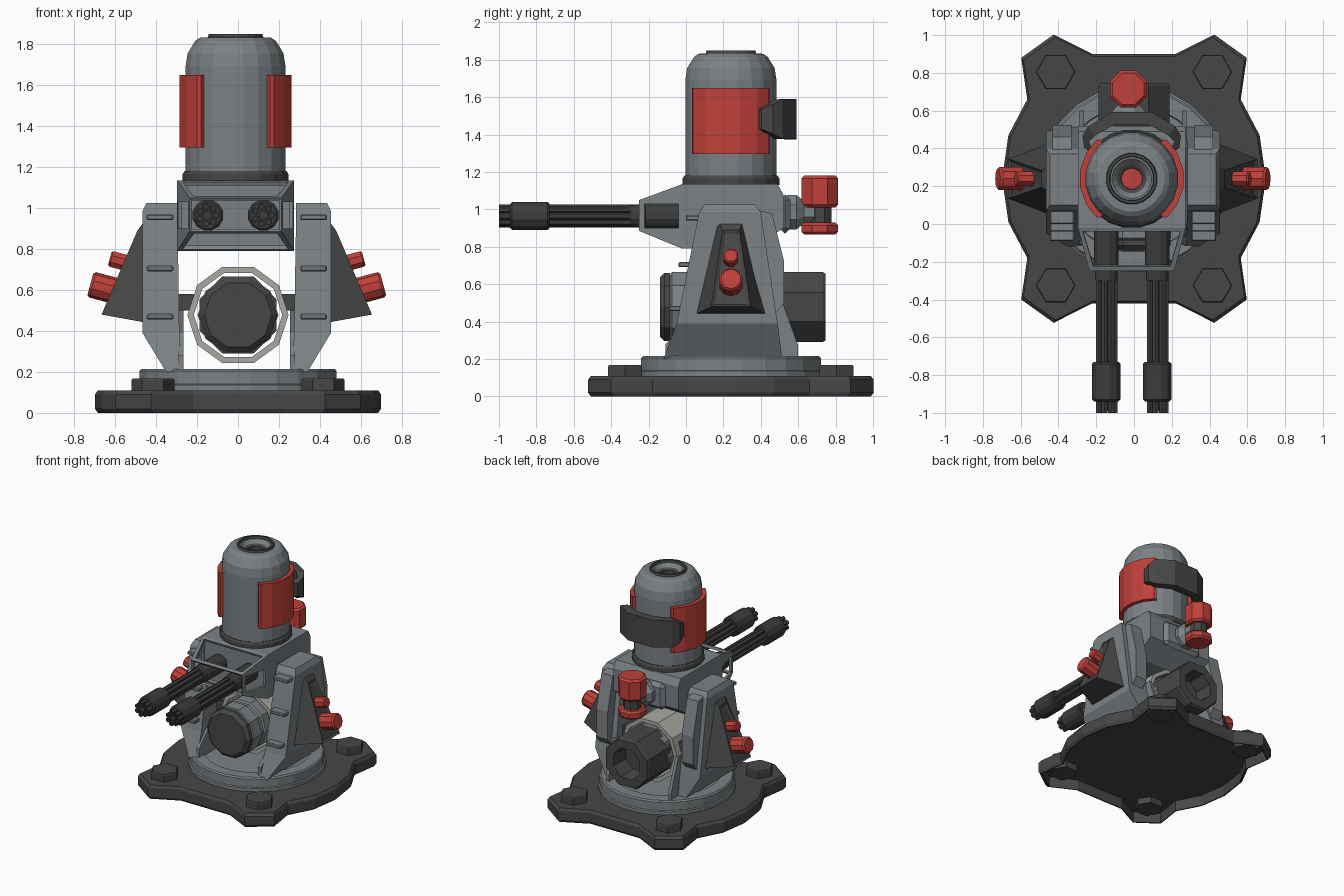
import bpy, bmesh, math
from mathutils import Vector

if "Cube" in bpy.data.objects:
    bpy.data.objects.remove(bpy.data.objects["Cube"])

def material(name, c):
    m = bpy.data.materials.new(name)
    m.diffuse_color = (*c, 1)
    m.use_nodes = True
    m.node_tree.nodes["Principled BSDF"].inputs["Base Color"].default_value = m.diffuse_color
    return m

GREY = material("steel grey", (0.20, 0.222, 0.233))
DARK = material("dark grey", (0.062, 0.062, 0.062))
BLACK = material("gunmetal", (0.046, 0.046, 0.047))
RED = material("red", (0.53, 0.052, 0.043))
PALE = material("pale grey", (0.39, 0.40, 0.36))

CX, CY = -0.012, 0.24   # turret axis

def finish(name, bm, mat):
    bmesh.ops.recalc_face_normals(bm, faces=bm.faces)
    me = bpy.data.meshes.new(name)
    bm.to_mesh(me)
    bm.free()
    me.materials.append(mat)
    ob = bpy.data.objects.new(name, me)
    bpy.context.collection.objects.link(ob)
    return ob

def loft_bm(loops, closed=False):
    bm = bmesh.new()
    rings = [[bm.verts.new(p) for p in l] for l in loops]
    n = len(rings[0])
    pairs = list(zip(rings, rings[1:])) + ([(rings[-1], rings[0])] if closed else [])
    for a, b in pairs:
        for i in range(n):
            bm.faces.new((a[i], a[(i + 1) % n], b[(i + 1) % n], b[i]))
    if not closed:
        bm.faces.new(rings[0])
        bm.faces.new(rings[-1])
    return bm

def loft(name, loops, mat, closed=False):
    return finish(name, loft_bm(loops, closed), mat)

def lathe(name, profile, origin, axis, n, mat, closed=False, phase=0.5):
    """Profile of (radius, distance along axis)."""
    q = Vector(axis).to_track_quat('Z', 'Y')
    o = Vector(origin)
    loops = []
    for r, h in profile:
        ang = [2 * math.pi * (i + phase) / n for i in range(n)]
        loops.append([o + q @ Vector((r * math.cos(a), r * math.sin(a), h)) for a in ang])
    return loft(name, loops, mat, closed)

def rect(x0, x1, y0, y1, z):
    return [(x0, y0, z), (x1, y0, z), (x1, y1, z), (x0, y1, z)]

def box(name, x0, x1, y0, y1, z0, z1, mat, bevel=0):
    ob = loft(name, [rect(x0, x1, y0, y1, z0), rect(x0, x1, y0, y1, z1)], mat)
    if bevel:
        m = ob.modifiers.new("bevel", 'BEVEL')
        m.width, m.segments = bevel, 1
    return ob

def side_prism(name, pts, x0, x1, mat):
    return loft(name, [[(x, y, z) for y, z in pts] for x in (x0, x1)], mat)

def arc_band(name, mid, rows, mat):
    """Curved plate round the turret; rows of (angle, r_in, r_out, z0, z1)."""
    loops = []
    for a, ri, ro, z0, z1 in rows:
        c, s = math.cos(math.radians(mid + a)), math.sin(math.radians(mid + a))
        loops.append([(CX + r * c, CY + r * s, z) for r, z in ((ri, z0), (ro, z0), (ro, z1), (ri, z1))])
    return loft(name, loops, mat)

# Base plate with four lobes, hollow underneath
quarter = [(0.698, 0.0), (0.665, 0.23), (0.565, 0.42), (0.597, 0.64), (0.425, 0.763), (0.22, 0.66)]
outline = quarter + [(-x, y) for x, y in quarter[::-1]]
outline += [(x, -y) for x, y in outline[::-1] if y > 0]
loft("base_plate", [[(x * s, CY + y * s, z) for x, y in outline]
     for s, z in ((0.965, 0.085), (0.965, 0), (0.98, 0), (1, 0.02), (1, 0.09), (0.98, 0.11))], DARK)
for sx in (-1, 1):
    for sy in (-1, 1):
        lathe("base_bolt", [(0.105, 0.035), (0.105, 0.16), (0.1, 0.167)],
              (sx * 0.415, CY + sy * 0.565, 0), (0, 0, 1), 6, DARK, phase=0)

# Turntable
lathe("turntable", [(0.495, 0.1), (0.495, 0.135), (0.485, 0.14), (0.485, 0.205), (0.475, 0.215),
                    (0.39, 0.215), (0.385, 0.205)], (0, CY, 0), (0, 0, 1), 24, GREY)

for s in (-1, 1):
    side = "right" if s > 0 else "left"
    o = -0.006
    X = lambda x: o + s * x
    # Yoke arm, tapering towards its foot
    loft(side + "_arm", [rect(X(0.27), X(0.345), -0.12, 0.515, 0.2),
                         rect(X(0.28), X(0.46), -0.05, 0.49, 0.39),
                         rect(X(0.29), X(0.46), 0.07, 0.40, 0.985),
                         rect(X(0.29), X(0.44), 0.10, 0.37, 1.025)], GREY)
    side_prism(side + "_arm_foot", [(-0.11, 0.2), (0.6, 0.2), (0.6, 0.27), (0.51, 0.52), (0, 0.39), (-0.11, 0.28)],
               X(0.26), X(0.285), GREY)
    side_prism(side + "_arm_rear_rib", [(0.36, 1.0), (0.46, 0.98), (0.525, 0.72), (0.525, 0.5), (0.46, 0.42)],
               X(0.325), X(0.425), GREY)
    # Fins on the arm front
    for y, z in ((0.0, 0.955), (-0.04, 0.705), (-0.09, 0.47)):
        box(side + "_arm_fin", X(0.31), X(0.44), y, y + 0.12, z - 0.014, z + 0.014, GREY, 0.006)
    # Dark wedge on the outside with a recessed panel
    inner = [(0.44, 0.05, 0.44), (0.44, 0.43, 0.44), (0.44, 0.31, 0.95), (0.44, 0.17, 0.95)]
    outer = [(0.66, 0.135, 0.48), (0.66, 0.345, 0.48), (0.485, 0.285, 0.89), (0.485, 0.195, 0.89)]
    bm = loft_bm([[(X(x), y, z) for x, y, z in l] for l in (inner, outer)])
    bm.faces.ensure_lookup_table()
    bmesh.ops.recalc_face_normals(bm, faces=bm.faces)
    bmesh.ops.inset_individual(bm, faces=[bm.faces[-1]], thickness=0.025, depth=-0.012)
    finish(side + "_wedge", bm, DARK)
    # Red caps
    ax = (s * 0.966, 0, 0.259)
    lathe(side + "_large_cap", [(0.064, -0.12), (0.064, 0.05), (0.054, 0.062)], (X(0.655), 0.24, 0.612), ax, 10, RED)
    lathe(side + "_small_cap", [(0.042, -0.08), (0.042, 0.025), (0.034, 0.033)], (X(0.588), 0.24, 0.745), ax, 8, RED)
    # Bracket holding the sleeve
    box(side + "_sleeve_bracket", s * 0.215, s * 0.3, 0.14, 0.4, 0.5, 0.58, DARK)

# Horizontal drum between the arms
D, Y = (0, 0, 0.478), (0, 1, 0)
lathe("drum_front_cap", [(0.165, -0.14), (0.192, -0.115), (0.192, -0.085)], D, Y, 10, DARK, phase=0)
lathe("drum_body", [(0.18, -0.085), (0.197, -0.075), (0.197, 0.02), (0.185, 0.03), (0.185, 0.06),
                    (0.197, 0.07), (0.197, 0.5)], D, Y, 10, GREY, phase=0)
lathe("drum_rear_muzzle", [(0.203, 0.46), (0.203, 0.73), (0.193, 0.745), (0.125, 0.745), (0.115, 0.6)], D, Y, 8, DARK)
lathe("drum_sleeve", [(0.247, 0.12), (0.247, 0.46), (0.216, 0.46), (0.216, 0.12)], D, Y, 10, PALE, closed=True, phase=0)

# Gun housing
side_prism("gun_housing", [(-0.02, 0.79), (0.36, 0.79), (0.52, 0.9), (0.52, 1.08), (0.49, 1.135), (-0.02, 1.135)],
           CX - 0.285, CX + 0.285, GREY)

# Open tapering frame round the barrels, with straight slots in its sides
def frame_loop(w, y, z0, z1):
    return [(CX - w, y, z0), (CX + w, y, z0), (CX + w, y, z1), (CX - w, y, z1)]
bm = loft_bm([frame_loop(0.285, -0.02, 0.79, 1.135), frame_loop(0.225, -0.25, 0.885, 1.05)])
bmesh.ops.recalc_face_normals(bm, faces=bm.faces)
bm.faces.ensure_lookup_table()
walls, caps = bm.faces[:4], bm.faces[4:]
bmesh.ops.delete(bm, geom=caps, context='FACES_ONLY')
bmesh.ops.inset_individual(bm, faces=walls, thickness=0.035)
for f in walls:
    if abs(f.normal.x) > 0.7:
        for v in f.verts:
            v.co.z = 1.03 if v.co.z > 0.965 else 0.9
bmesh.ops.delete(bm, geom=walls, context='FACES')
ob = finish("gun_frame", bm, GREY)
m = ob.modifiers.new("thickness", 'SOLIDIFY')
m.thickness, m.offset = 0.02, -1

# Twin rotary barrels
for s in (-1, 1):
    c = Vector((CX + s * 0.135, 0, 0.965))
    lathe("barrel_base", [(0.068, -0.03), (0.068, 0.24), (0.062, 0.25), (0.062, 0.3)], c, (0, -1, 0), 12, BLACK)
    lathe("barrel_sleeve", [(0.068, 0.73), (0.077, 0.74), (0.077, 0.93), (0.066, 0.94)], c, (0, -1, 0), 12, BLACK)
    lathe("barrel_core", [(0.024, 0.25), (0.024, 0.99)], c, (0, -1, 0), 6, BLACK)
    for i in range(7):
        a = 2 * math.pi * i / 7
        lathe("barrel_tube", [(0.0195, 0.25), (0.0195, 1.0), (0.011, 1.0), (0.011, 0.97)],
              c + Vector((0.042 * math.cos(a), 0, 0.042 * math.sin(a))), (0, -1, 0), 6, BLACK)

# Domed turret
T, UP = (CX, CY, 0), (0, 0, 1)
lathe("turret_collar", [(0.262, 1.13), (0.262, 1.165), (0.252, 1.18)], T, UP, 20, DARK)
lathe("turret_body", [(0.247, 1.17), (0.247, 1.69), (0.237, 1.755), (0.2, 1.815), (0.175, 1.832),
                      (0.105, 1.835), (0.075, 1.80), (0.055, 1.75)], T, UP, 20, GREY)
lathe("turret_top_ring", [(0.14, 1.82), (0.132, 1.85), (0.118, 1.85), (0.112, 1.82)], T, UP, 20, DARK, closed=True)
lathe("turret_inner_ring", [(0.078, 1.785), (0.078, 1.81), (0.058, 1.80), (0.058, 1.76)], T, UP, 20, DARK, closed=True)
lathe("turret_top_light", [(0.056, 1.74), (0.056, 1.76)], T, UP, 12, RED)

# Curved red side plates
for mid in (0, 180):
    arc_band("side_plate", mid, [(a, 0.235, 0.277 - (0.01 if abs(a) == 51 else 0), 1.295, 1.65)
             for a in (-51, -47, -30, -10, 10, 30, 47, 51)], RED)

# Dark curved visor at the back
arc_band("rear_visor", 90, [(a, 0.235 + 0.065 * (abs(a) < 50), r, 1.48 - h, 1.485 + h) for a, r, h in
         ((-57, 0.30, 0.05), (-49, 0.345, 0.075), (-40, 0.36, 0.103), (-17, 0.368, 0.105),
          (17, 0.368, 0.105), (40, 0.36, 0.103), (49, 0.345, 0.075), (57, 0.30, 0.05))], DARK)

# Rear canister and its mount
box("canister_mount", CX - 0.18, CX + 0.17, 0.5, 0.56, 0.87, 1.08, GREY, 0.03)
lathe("canister_pipe", [(0.1, 0.54), (0.1, 0.59), (0.065, 0.63), (0.065, 0.7)], (-0.028, 0, 0.985), Y, 8, GREY)
C = (-0.03, 0.715, 0)
lathe("canister_top", [(0.09, 1.01), (0.106, 1.025), (0.106, 1.165), (0.09, 1.18)], C, UP, 8, RED)
lathe("canister_neck", [(0.068, 0.91), (0.068, 1.02)], C, UP, 8, DARK)
lathe("canister_bottom", [(0.09, 0.865), (0.105, 0.88), (0.105, 0.915), (0.09, 0.93)], C, UP, 8, RED)
